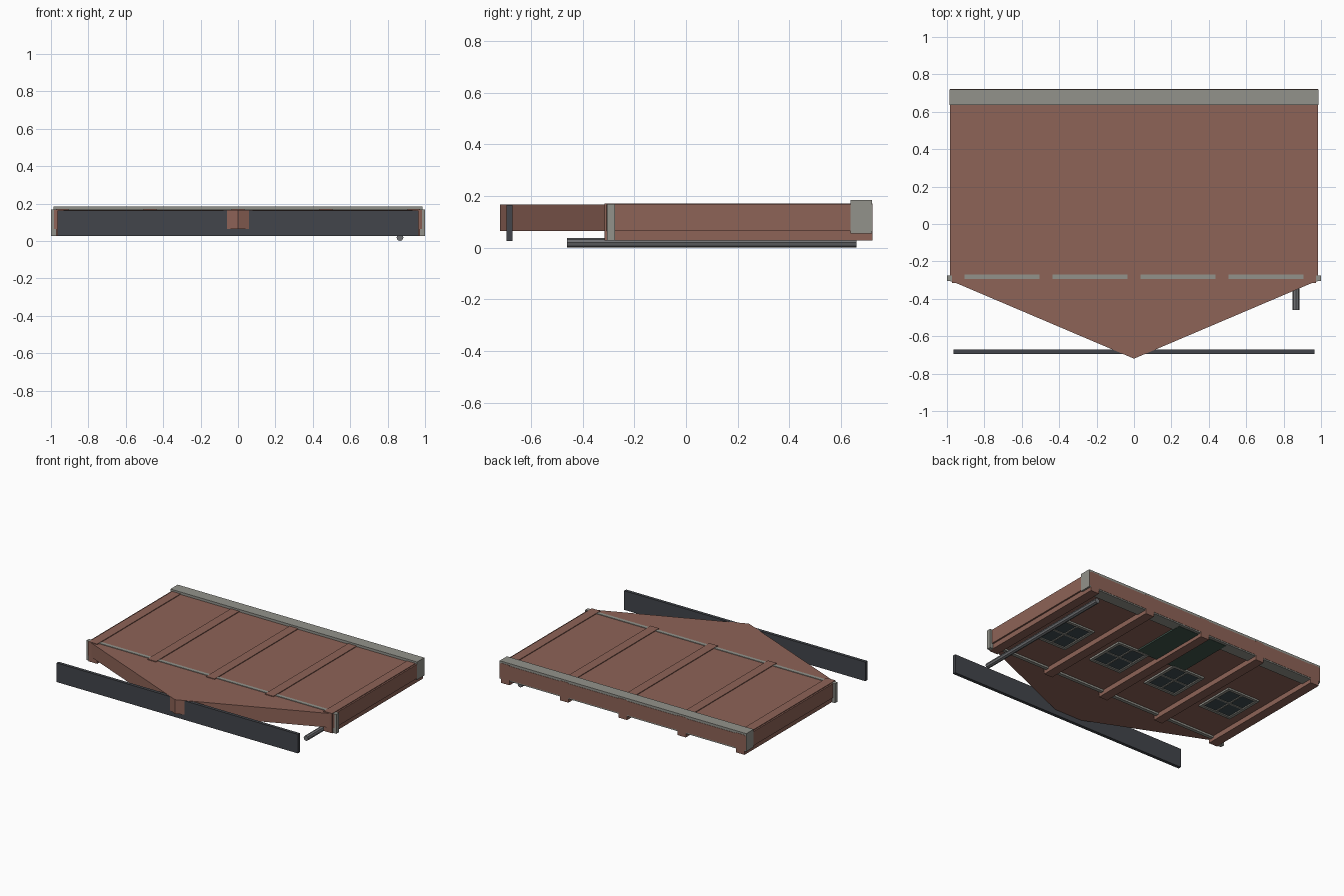
import bpy, bmesh, math

if "Cube" in bpy.data.objects:
    bpy.data.objects.remove(bpy.data.objects["Cube"])


def material(name, rgb):
    m = bpy.data.materials.new(name)
    m.diffuse_color = (*rgb, 1)
    m.use_nodes = True
    m.node_tree.nodes["Principled BSDF"].inputs["Base Color"].default_value = m.diffuse_color
    return m


BRICK = material("brick", (0.27, 0.125, 0.095))
STONE = material("stone", (0.29, 0.29, 0.26))
SLATE = material("slate", (0.055, 0.06, 0.07))
GLASS = material("glass", (0.05, 0.075, 0.085))
GREEN = material("door_green", (0.05, 0.09, 0.07))
METAL = material("metal", (0.16, 0.165, 0.175))


def finish(name, bm, mat):
    bmesh.ops.recalc_face_normals(bm, faces=bm.faces)
    me = bpy.data.meshes.new(name)
    bm.to_mesh(me)
    bm.free()
    me.materials.append(mat)
    ob = bpy.data.objects.new(name, me)
    bpy.context.collection.objects.link(ob)
    return ob


def box(name, x, y, z, mat):
    """Box from (min, max) ranges on each axis."""
    bm = bmesh.new()
    bmesh.ops.create_cube(bm, size=1)
    for v in bm.verts:
        for i, (a, b) in enumerate((x, y, z)):
            v.co[i] = (a + b) / 2 + v.co[i] * (b - a)
    return finish(name, bm, mat)


# gabled wall lying on its face, outer side downward
outline = [(-0.985, 0.722), (0.985, 0.722), (0.985, -0.305), (0.96, -0.312),
           (0, -0.72), (-0.96, -0.312), (-0.985, -0.305)]
bm = bmesh.new()
face = bm.faces.new([bm.verts.new((x, y, 0.064)) for x, y in outline])
ext = bmesh.ops.extrude_face_region(bm, geom=[face])
bmesh.ops.translate(bm, vec=(0, 0, 0.102),
                    verts=[g for g in ext["geom"] if isinstance(g, bmesh.types.BMVert)])
finish("gable_wall", bm, BRICK)

# stone plinth
box("plinth", (-0.987, 0.987), (0.637, 0.72), (0.055, 0.184), STONE)

# pilasters passing through the wall
for i in range(5):
    x = -0.94 + 0.47 * i
    box("pilaster", (x - 0.034, x + 0.034), (-0.315, 0.722), (0.028, 0.171), BRICK)

# stone end caps
for s in (-1, 1):
    box("end_cap", (s * 0.985 - 0.015, s * 0.985 + 0.015), (-0.305, -0.275), (0.028, 0.168), STONE)

# bays: stone band and four-pane window
WY = 0.13
for i in range(4):
    x = -0.705 + 0.47 * i
    box("stone_band", (x - 0.2, x + 0.2), (-0.295, -0.27), (0.05, 0.17), STONE)
    box("window_glass", (x - 0.12, x + 0.12), (WY - 0.14, WY + 0.14), (0.059, 0.07), GLASS)
    for s in (-1, 1):
        box("window_jamb", (x + s * 0.12 - 0.011, x + s * 0.12 + 0.011),
            (WY - 0.15, WY + 0.15), (0.051, 0.07), STONE)
        box("window_rail", (x - 0.12, x + 0.12),
            (WY + s * 0.14 - 0.011, WY + s * 0.14 + 0.011), (0.052, 0.07), STONE)
    box("window_mullion", (x - 0.006, x + 0.006), (WY - 0.14, WY + 0.14), (0.054, 0.07), STONE)
    box("window_transom", (x - 0.12, x + 0.12), (WY - 0.006, WY + 0.006), (0.0545, 0.07), STONE)

# double door behind the middle pilaster
box("door", (-0.2, 0.2), (0.27, 0.7), (0.053, 0.07), GREEN)

# slate ridge plate
box("ridge_plate", (-0.965, 0.965), (-0.695, -0.672), (0.026, 0.164), SLATE)

# drainpipe
bm = bmesh.new()
bmesh.ops.create_cone(bm, cap_ends=True, segments=8, radius1=0.0185, radius2=0.0185, depth=1.12)
for v in bm.verts:
    x, y, z = v.co
    v.co = (0.866 + x, 0.1 + z, 0.0185 + y)
finish("drainpipe", bm, METAL)
